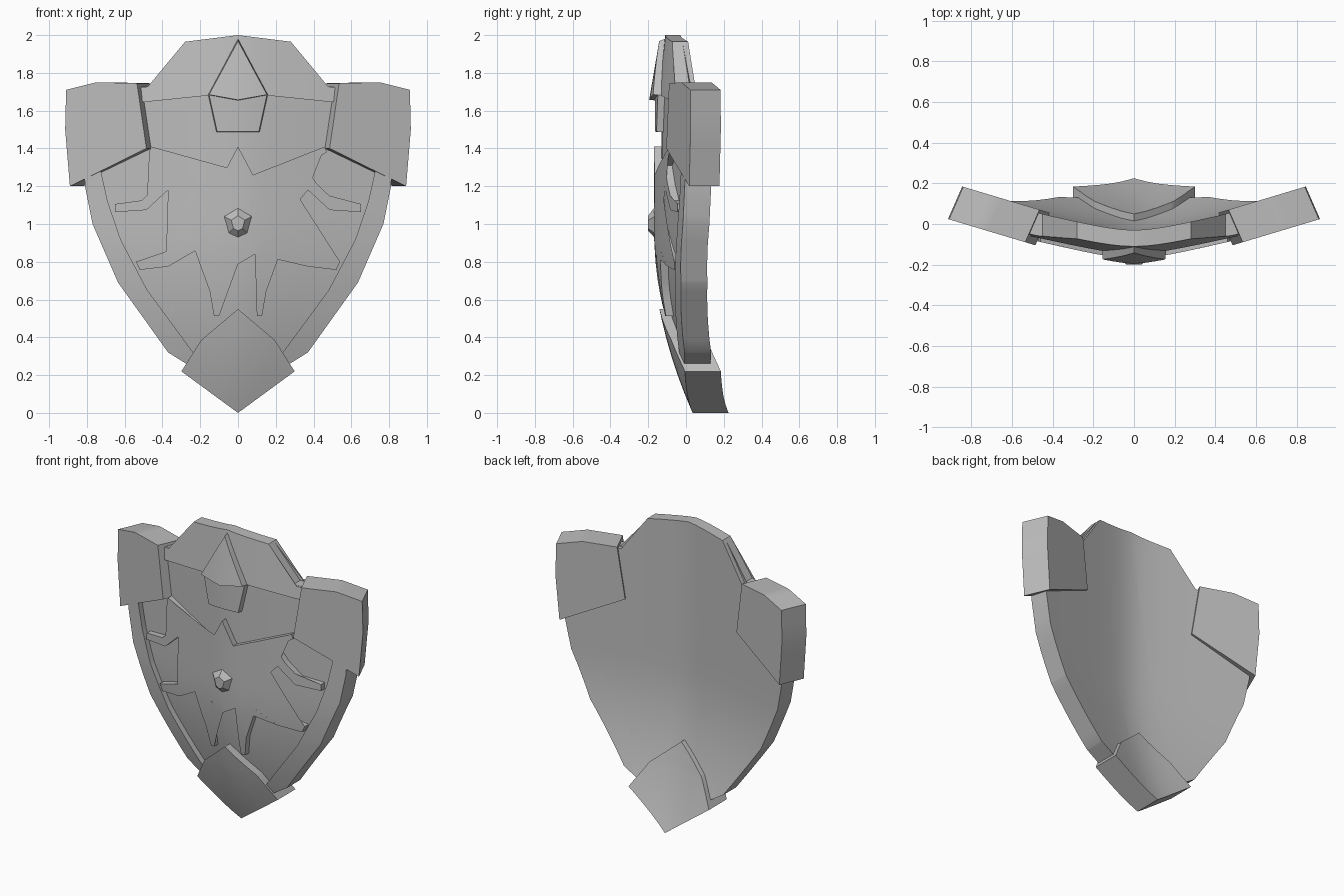
import bpy
import bmesh
import math
from mathutils import Vector

cube = bpy.data.objects.get("Cube")
if cube:
    bpy.data.objects.remove(cube, do_unlink=True)

metal = bpy.data.materials.new("plain grey")
metal.use_nodes = True
metal.diffuse_color = (0.5, 0.5, 0.5, 1)
metal.node_tree.nodes["Principled BSDF"].inputs["Base Color"].default_value = (0.5, 0.5, 0.5, 1)


def dome(x, z):
    """Depth of the curved back of the shield."""
    return 0.24 * math.sqrt(x * x + 0.02) - 0.064 + 0.22 * max(0, 1 - z) ** 2


def raised(t):
    """Surface lying a thickness t in front of the dome."""
    return lambda x, z: dome(x, z) - t


def mirrored(half):
    """Close a half outline that starts and ends on the centre line."""
    return half + [(-x, z) for x, z in reversed(half) if x > 0]


def shell(name, outline, back, front, taper=1, back_shift=0):
    """Slice an outline into a grid, give it depth and bend both sides."""
    bm = bmesh.new()
    bm.faces.new([bm.verts.new((x, 0, z)) for x, z in outline])
    bmesh.ops.triangulate(bm, faces=bm.faces[:], ngon_method='EAR_CLIP')
    cuts = [(Vector((k * 0.06, 0, 0)), Vector((1, 0, 0))) for k in range(-15, 16)]
    cuts += [(Vector((0, 0, k * 0.1)), Vector((0, 0, 1))) for k in range(1, 20)]
    for co, no in cuts:
        bmesh.ops.bisect_plane(bm, geom=bm.verts[:] + bm.edges[:] + bm.faces[:],
                               dist=1e-5, plane_co=co, plane_no=no)
    rear = bm.verts[:]
    grown = bmesh.ops.extrude_face_region(bm, geom=bm.faces[:])["geom"]
    fore = [g for g in grown if isinstance(g, bmesh.types.BMVert)]
    mid_x = sum(p[0] for p in outline) / len(outline)
    mid_z = sum(p[1] for p in outline) / len(outline)
    for v in rear:
        v.co.y = back(v.co.x, v.co.z)
        v.co.x += back_shift
    for v in fore:
        v.co.x = mid_x + (v.co.x - mid_x) * taper
        v.co.z = mid_z + (v.co.z - mid_z) * taper
        v.co.y = front(v.co.x, v.co.z)
    bmesh.ops.recalc_face_normals(bm, faces=bm.faces[:])
    mesh = bpy.data.meshes.new(name)
    bm.to_mesh(mesh)
    bm.free()
    mesh.materials.append(metal)
    obj = bpy.data.objects.new(name, mesh)
    bpy.context.collection.objects.link(obj)
    bpy.ops.object.select_all(action='DESELECT')
    obj.select_set(True)
    bpy.context.view_layer.objects.active = obj
    bpy.ops.object.shade_smooth_by_angle(angle=math.radians(25))
    return obj


# Curved main panel
edge = [(0.81, 1.2), (0.77, 1.0), (0.635, 0.69), (0.37, 0.32), (0.25, 0.245), (0, 0.1)]
body = [(0, 2), (0.28, 1.965), (0.45, 1.73), (0.6, 1.72), (0.78, 1.6), (0.82, 1.4)] + edge
shell("shield_panel", mirrored(body), raised(0),
      lambda x, z: dome(x, z) - min(0.1, 0.07 + 0.12 * (2 - z)))

# Raised rim along the lower sides
inner = [(0, 0.2), (0.23, 0.31), (0.48, 0.65), (0.62, 0.915), (0.69, 1.12), (0.73, 1.3)]
shell("rim", mirrored(inner + [(0.815, 1.3)] + edge), raised(0.09), raised(0.14))

# Crest plate with its pointed ornament and plaque
crest = [(0, 2), (0.28, 1.965), (0.45, 1.73), (0.55, 1.72), (0.55, 1.64), (0.16, 1.68), (0, 1.66)]
shell("crest_plate", mirrored(crest), raised(0.03),
      lambda x, z: dome(x, z) - 0.08 - 0.12 * (2 - z))
shell("crest_point", mirrored([(0, 1.985), (0.165, 1.68), (0, 1.65)]), raised(0.07),
      lambda x, z: dome(x, z) - 0.11 - 0.17 * (1.98 - z), taper=0.93)
shell("crest_plaque", mirrored([(0, 1.665), (0.16, 1.69), (0.115, 1.485), (0, 1.485)]),
      raised(0.09), raised(0.135), taper=0.96)

# Winged emblem: star point, two feathers and tail on each side
emblem = [(0, 1.41), (0.08, 1.26), (0.46, 1.41), (0.47, 1.38), (0.35, 1.31), (0.42, 1.21),
          (0.51, 1.125), (0.65, 1.106), (0.65, 1.063), (0.485, 1.074), (0.37, 1.18),
          (0.25, 1.254), (0.116, 1.185), (0.21, 1.01), (0.38, 0.855), (0.54, 0.8),
          (0.52, 0.757), (0.37, 0.775), (0.227, 0.857), (0.15, 0.645), (0.127, 0.513),
          (0.1, 0.513), (0.09, 0.84), (0, 0.788)]
shell("emblem", mirrored(emblem), raised(0.09), raised(0.14))

# Faceted central gem
shell("gem", mirrored([(0, 1.11), (0.09, 1.05), (0.06, 0.94), (0, 0.91)]),
      lambda x, z: -0.15, lambda x, z: -0.2, taper=0.4)

# Thick guards on the upper corners
guard = [(0.535, 1.745), (0.75, 1.75), (0.91, 1.71), (0.915, 1.5), (0.89, 1.2), (0.485, 1.4)]
for side, label in ((1, "left"), (-1, "right")):
    shell(label + "_corner_guard", [(side * x, z) for x, z in guard],
          lambda x, z: 0.06 + 0.3 * (abs(x) - 0.5),
          lambda x, z: -0.1 + 0.3 * (abs(x) - 0.5), back_shift=-0.07 * side)

# Pointed guard wrapped round the bottom tip
shell("tip_guard", mirrored([(0, 0.55), (0.195, 0.385), (0.3, 0.22), (0, 0)]),
      raised(-0.035), raised(0.155))
